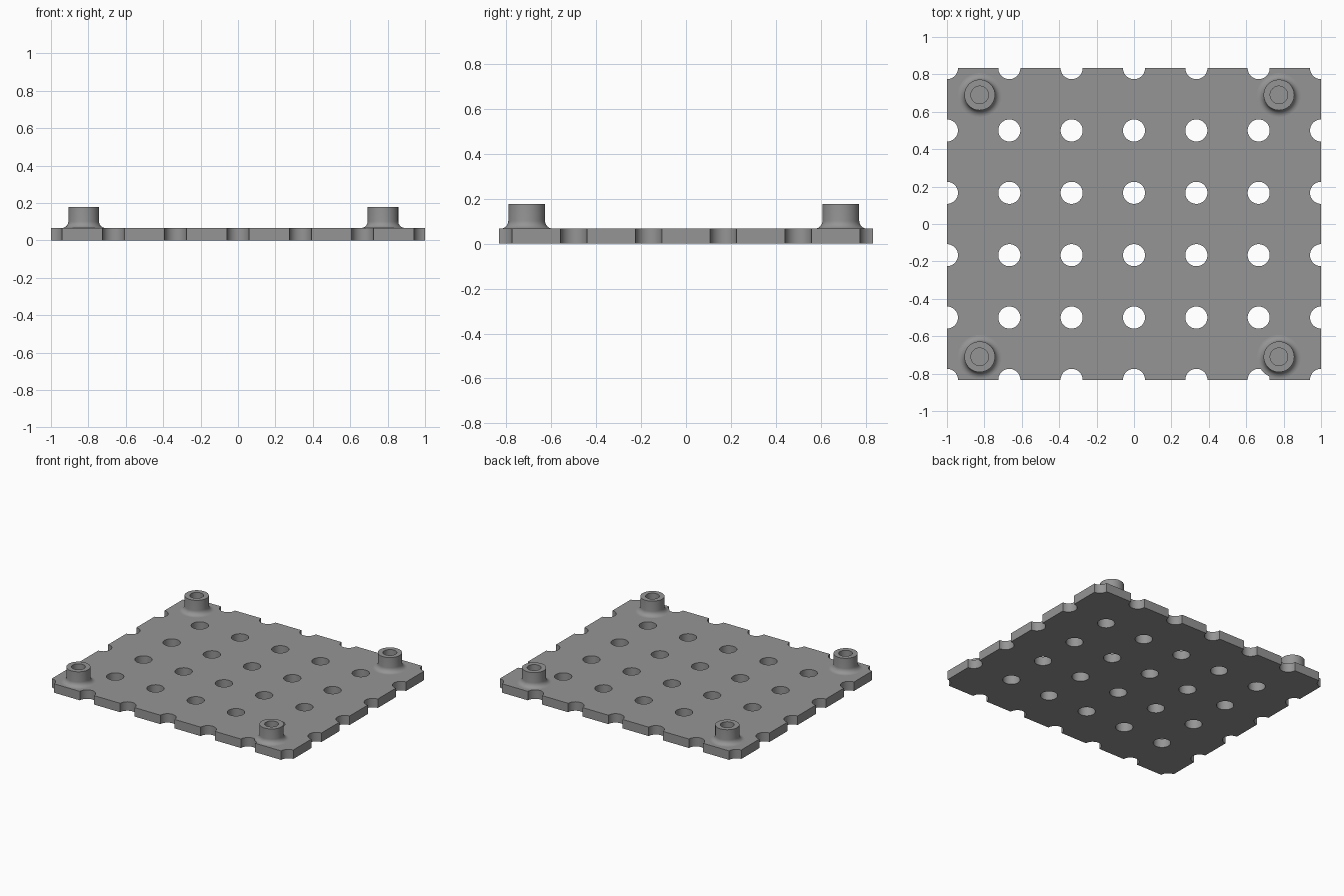
import bpy, bmesh, math
from mathutils import Matrix

if "Cube" in bpy.data.objects:
    bpy.data.objects.remove(bpy.data.objects["Cube"])

PITCH = 1 / 3       # hole spacing
THICK = 0.067       # plate thickness
HOLE_R = 0.059
HALF_Y = 2.5 * PITCH

grey = bpy.data.materials.new("mid grey")
grey.diffuse_color = (0.3, 0.3, 0.3, 1)
grey.use_nodes = True
grey.node_tree.nodes["Principled BSDF"].inputs["Base Color"].default_value = grey.diffuse_color


def make_object(name, bm):
    mesh = bpy.data.meshes.new(name)
    bm.to_mesh(mesh)
    bm.free()
    obj = bpy.data.objects.new(name, mesh)
    bpy.context.collection.objects.link(obj)
    mesh.materials.append(grey)
    return obj


def smooth(obj):
    bpy.ops.object.select_all(action='DESELECT')
    obj.select_set(True)
    bpy.context.view_layer.objects.active = obj
    bpy.ops.object.shade_smooth_by_angle(angle=math.radians(35))


# Flat base plate
bm = bmesh.new()
bmesh.ops.create_cube(bm, size=1, matrix=Matrix.Translation((0, 0, THICK / 2))
                      @ Matrix.Diagonal((2, 2 * HALF_Y, THICK, 1)))
plate = make_object("base_plate", bm)

# Grid of through holes; the outer rows also notch the edges and corners
bm = bmesh.new()
for i in range(7):
    for j in range(6):
        bmesh.ops.create_cone(
            bm, cap_ends=True, segments=48, radius1=HOLE_R, radius2=HOLE_R, depth=0.3,
            matrix=Matrix.Translation((-1 + i * PITCH, -HALF_Y + j * PITCH, THICK / 2)))
cutter = make_object("hole_cutter", bm)
cutter.hide_render = True

cut = plate.modifiers.new("holes", 'BOOLEAN')
cut.operation = 'DIFFERENCE'
cut.solver = 'EXACT'
cut.object = cutter
bpy.context.view_layer.objects.active = plate
bpy.ops.object.modifier_apply(modifier=cut.name)
bpy.data.objects.remove(cutter)
smooth(plate)

# Hollow standoff posts with a filleted foot
POST_R, BORE_R, TOP, FILLET = 0.082, 0.047, 0.178, 0.035
profile = [(BORE_R, THICK), (BORE_R, TOP), (POST_R, TOP)]
for k in range(9):
    a = math.pi / 2 * k / 8
    profile.append((POST_R + FILLET * (1 - math.cos(a)),
                    THICK + FILLET * (1 - math.sin(a))))


def standoff(name, x, y):
    bm = bmesh.new()
    verts = [bm.verts.new((r, 0, z)) for r, z in profile]
    edges = [bm.edges.new(pair) for pair in zip(verts, verts[1:])]
    bmesh.ops.spin(bm, geom=verts + edges, cent=(0, 0, 0), axis=(0, 0, 1),
                   angle=2 * math.pi, steps=48)
    bmesh.ops.remove_doubles(bm, verts=bm.verts[:], dist=1e-5)
    bmesh.ops.recalc_face_normals(bm, faces=bm.faces[:])
    # Rim must face upward
    rim = max(bm.faces, key=lambda f: f.calc_center_median().z)
    if rim.normal.z < 0:
        bmesh.ops.reverse_faces(bm, faces=bm.faces[:])
    obj = make_object(name, bm)
    obj.location = (x, y, 0)
    smooth(obj)


for side, x in (("left", -0.825), ("right", 0.775)):
    for end, y in (("front", -0.71), ("back", 0.69)):
        standoff(f"{end}_{side}_standoff", x, y)
